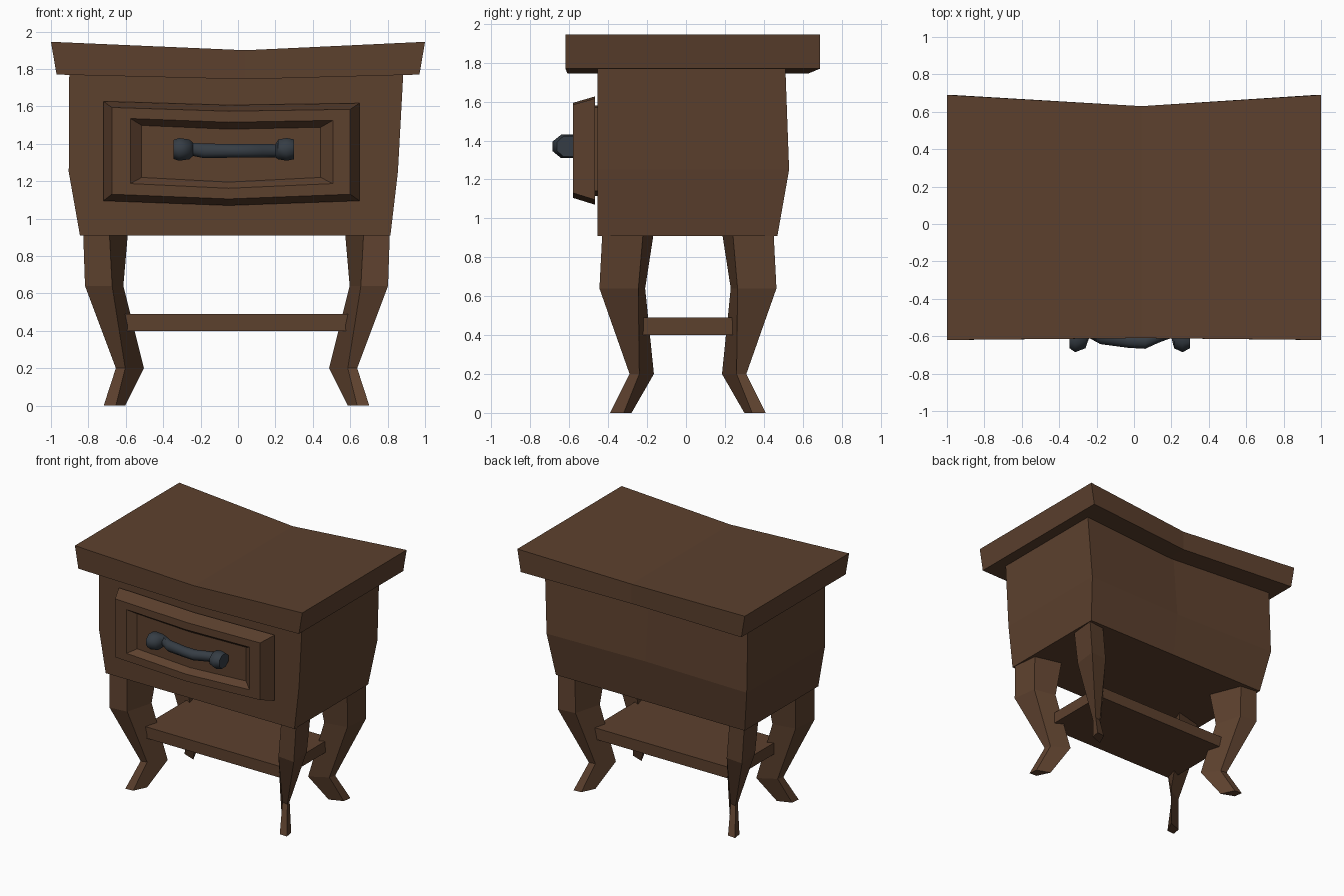
import bpy, bmesh, math

if "Cube" in bpy.data.objects:
    bpy.data.objects.remove(bpy.data.objects["Cube"])


def material(name, rgb):
    m = bpy.data.materials.new(name)
    m.diffuse_color = (*rgb, 1)
    m.use_nodes = True
    m.node_tree.nodes["Principled BSDF"].inputs["Base Color"].default_value = m.diffuse_color
    return m


WOOD = material("brown wood", (0.108, 0.052, 0.027))
IRON = material("dark slate metal", (0.036, 0.046, 0.058))


def loft(name, rings, mat, folded=False):
    """Skin a list of equal point rings and close both ends.
    Folded caps split a six-point ring along its middle line."""
    bm = bmesh.new()
    vs = [[bm.verts.new(p) for p in r] for r in rings]
    n = len(rings[0])
    for a, b in zip(vs, vs[1:]):
        for i in range(n):
            j = (i + 1) % n
            bm.faces.new((a[i], a[j], b[j], b[i]))
    for r in (vs[0], vs[-1]):
        if folded:
            bm.faces.new((r[0], r[1], r[4], r[5]))
            bm.faces.new((r[1], r[2], r[3], r[4]))
        else:
            bm.faces.new(r)
    bmesh.ops.recalc_face_normals(bm, faces=bm.faces)
    me = bpy.data.meshes.new(name)
    bm.to_mesh(me)
    bm.free()
    me.materials.append(mat)
    ob = bpy.data.objects.new(name, me)
    bpy.context.collection.objects.link(ob)
    return ob


# Sagging table top, bent at the middle
def top_ring(hx, z, zm):
    return [(-hx, -0.62, z), (0.04, -0.61, zm), (hx, -0.62, z),
            (hx, 0.69, z), (0.04, 0.63, zm), (-hx, 0.69, z)]


loft("table_top", [top_ring(0.97, 1.77, 1.745), top_ring(1.0, 1.945, 1.90)], WOOD, True)


# Cabinet body, bulging at the sides and back
def body_ring(x0, x1, back, mid, z):
    f = -0.455
    return [(x0, f, z), (0, f, z), (x1, f, z), (x1, back, z), (0, mid, z), (x0, back, z)]


loft("cabinet_body", [body_ring(-0.845, 0.815, 0.47, 0.47, 0.91),
                      body_ring(-0.905, 0.855, 0.53, 0.51, 1.25),
                      body_ring(-0.902, 0.885, 0.51, 0.46, 1.80)], WOOD, True)


# Drawer front: bevelled frame with a sunken panel
def drawer_ring(y, x0, x1, zb, zt):
    return [(x0, y, zt + 0.01), (-0.05, y, zt - 0.01), (x1, y, zt),
            (x1, y, zb), (-0.05, y, zb - 0.025), (x0, y, zb)]


loft("drawer_front", [drawer_ring(-0.44, -0.66, 0.59, 1.14, 1.57),
                      drawer_ring(-0.467, -0.66, 0.59, 1.14, 1.57),
                      drawer_ring(-0.467, -0.72, 0.65, 1.095, 1.617),
                      drawer_ring(-0.58, -0.675, 0.60, 1.13, 1.584),
                      drawer_ring(-0.58, -0.575, 0.507, 1.187, 1.525),
                      drawer_ring(-0.53, -0.515, 0.442, 1.22, 1.488)], WOOD, True)

# Drawer handle: octagonal bar with a knob at each end (x, y, depth, height)
stations = [(-0.345, -0.605, 0.06, 0.052), (-0.315, -0.61, 0.077, 0.062),
            (-0.26, -0.60, 0.066, 0.054), (-0.24, -0.575, 0.035, 0.036),
            (-0.18, -0.605, 0.038, 0.04), (-0.03, -0.625, 0.038, 0.037),
            (0.06, -0.628, 0.04, 0.037), (0.13, -0.60, 0.036, 0.037),
            (0.20, -0.575, 0.035, 0.036), (0.215, -0.60, 0.066, 0.054),
            (0.26, -0.61, 0.077, 0.062), (0.30, -0.605, 0.06, 0.054)]
rings = []
for x, y, d, h in stations:
    ring = []
    z = 1.37 if abs(x) > 0.22 or x > 0.2 else 1.362
    for k in range(8):
        a = math.pi / 4 * (k + 0.5)
        ring.append((x, y + d * 1.06 * math.cos(a), z + h * 1.06 * math.sin(a)))
    rings.append(ring)
handle = loft("drawer_handle", rings, IRON)
bpy.context.view_layer.objects.active = handle
handle.select_set(True)
bpy.ops.object.shade_smooth_by_angle(angle=math.radians(50))

# Curved legs: kite sections (outer, front, inner, side corners) mirrored to four
LEG = [(0.93, (0.82, 0.44), (0.68, 0.425), (0.58, 0.175), (0.80, 0.23)),
       (0.64, (0.81, 0.455), (0.665, 0.44), (0.605, 0.22), (0.785, 0.255)),
       (0.20, (0.645, 0.30), (0.595, 0.29), (0.495, 0.175), (0.63, 0.25)),
       (0.0, (0.71, 0.40), (0.645, 0.395), (0.595, 0.29), (0.70, 0.33))]
for sy, depth in ((-1, "front"), (1, "back")):
    for sx, side in ((-1, "left"), (1, "right")):
        loft(f"{depth}_{side}_leg",
             [[(sx * x - 0.008, sy * y + 0.01, z) for x, y in pts] for z, *pts in LEG], WOOD)

# Lower shelf between the legs
loft("lower_shelf", [[(-0.62, -0.30, z), (0.60, -0.30, z), (0.60, 0.31, z), (-0.62, 0.31, z)]
                     for z in (0.40, 0.49)], WOOD)
